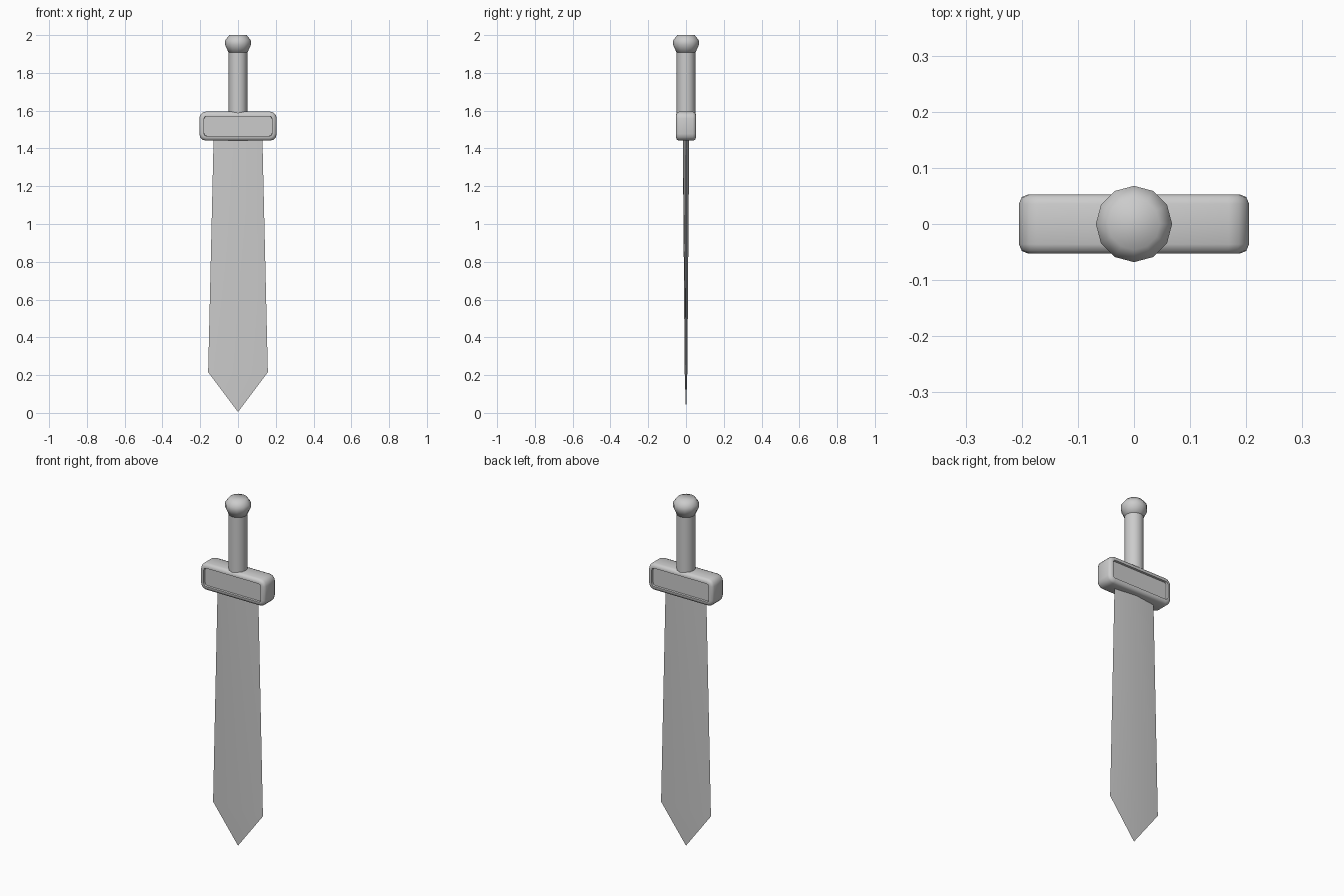
import bpy, bmesh, math

if "Cube" in bpy.data.objects:
    bpy.data.objects.remove(bpy.data.objects["Cube"])


def finish(bm, name, angle):
    bmesh.ops.recalc_face_normals(bm, faces=bm.faces)
    me = bpy.data.meshes.new(name)
    bm.to_mesh(me)
    bm.free()
    ob = bpy.data.objects.new(name, me)
    bpy.context.collection.objects.link(ob)
    bpy.ops.object.select_all(action='DESELECT')
    ob.select_set(True)
    bpy.context.view_layer.objects.active = ob
    bpy.ops.object.shade_smooth_by_angle(angle=math.radians(angle))
    return ob


def loft(rings, name, angle, tip=None):
    bm = bmesh.new()
    loops = [[bm.verts.new(p) for p in r] for r in rings]
    n = len(loops[0])
    for a, b in zip(loops, loops[1:]):
        for i in range(n):
            j = (i + 1) % n
            bm.faces.new((a[i], a[j], b[j], b[i]))
    bm.faces.new(loops[0])
    if tip:
        t = bm.verts.new(tip)
        for i in range(n):
            bm.faces.new((loops[-1][i], loops[-1][(i + 1) % n], t))
    else:
        bm.faces.new(loops[-1])
    return finish(bm, name, angle)


def circle(r, z, n=12):
    return [(r * math.cos(2 * math.pi * i / n), r * math.sin(2 * math.pi * i / n), z)
            for i in range(n)]


def diamond(w, t, z):
    return [(w, 0, z), (0, t, z), (-w, 0, z), (0, -t, z)]


# blade: thin diamond section, widening towards a pointed tip
loft([diamond(0.129, 0.017, 1.46), diamond(0.158, 0.007, 0.215)],
     "blade", 60, tip=(0, 0, 0.005))

# grip and pommel
loft([circle(0.05, z) for z in (1.57, 1.92)], "grip", 60)
loft([circle(r, z) for r, z in ((0.049, 1.905), (0.068, 1.948), (0.068, 1.972),
                                (0.046, 2.0))], "pommel", 75)

# guard: rounded block with a recessed panel front and back
bm = bmesh.new()
bmesh.ops.create_cube(bm, size=1)
bmesh.ops.scale(bm, vec=(0.41, 0.106, 0.154), verts=bm.verts)
bmesh.ops.translate(bm, vec=(0, 0, 1.518), verts=bm.verts)
corners = [e for e in bm.edges if abs(e.verts[0].co.y - e.verts[1].co.y) > 0.05]
bmesh.ops.bevel(bm, geom=corners, offset=0.036, segments=3, profile=0.5, affect='EDGES')
rims = [e for e in bm.edges if e.verts[0].co.y * e.verts[1].co.y > 0]
bmesh.ops.bevel(bm, geom=rims, offset=0.017, segments=2, profile=0.5, affect='EDGES')
bm.normal_update()
panels = [f for f in bm.faces if abs(f.normal.y) > 0.99]
bmesh.ops.inset_individual(bm, faces=panels, thickness=0.008, depth=0)
bmesh.ops.inset_individual(bm, faces=panels, thickness=0.001, depth=-0.012)
finish(bm, "guard", 50)
